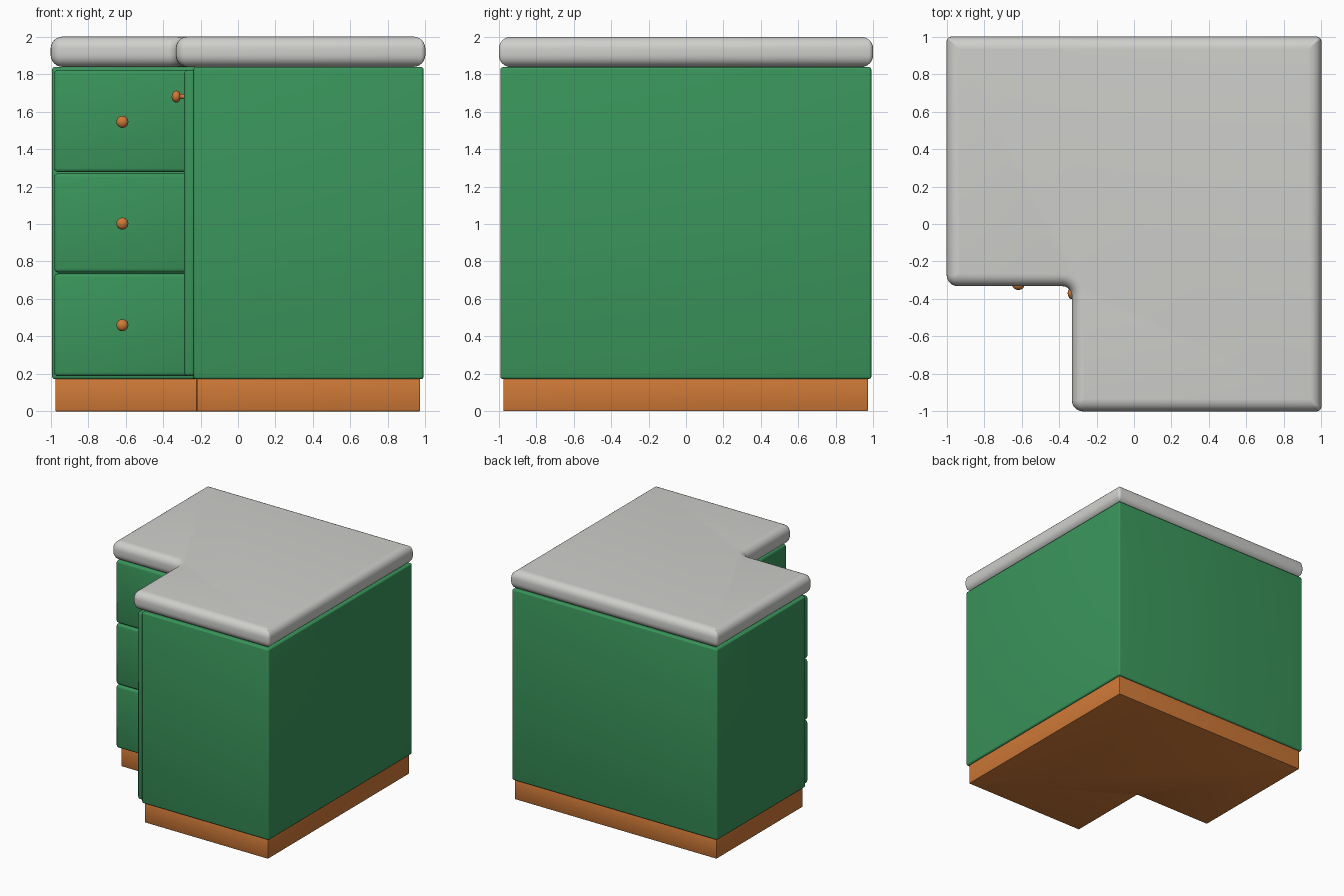
import bpy, bmesh, math
from mathutils import Vector

if "Cube" in bpy.data.objects:
    bpy.data.objects.remove(bpy.data.objects["Cube"])


def material(name, rgb):
    m = bpy.data.materials.new(name)
    m.diffuse_color = (*rgb, 1)
    m.use_nodes = True
    m.node_tree.nodes["Principled BSDF"].inputs["Base Color"].default_value = m.diffuse_color
    return m


GREEN = material("green paint", (0.042, 0.30, 0.105))
ORANGE = material("orange wood", (0.62, 0.19, 0.038))
GREY = material("pale grey worktop", (0.62, 0.62, 0.60))


def finish(name, bm, mat, angle=40):
    bmesh.ops.recalc_face_normals(bm, faces=bm.faces)
    me = bpy.data.meshes.new(name)
    bm.to_mesh(me)
    bm.free()
    ob = bpy.data.objects.new(name, me)
    bpy.context.collection.objects.link(ob)
    me.materials.append(mat)
    bpy.context.view_layer.objects.active = ob
    ob.select_set(True)
    bpy.ops.object.shade_smooth_by_angle(angle=math.radians(angle))
    ob.select_set(False)
    return ob


def l_ring(lo, hi, notch, radii, d, steps=5):
    """L-shaped outline, inset by d, with a rounded corner at each point."""
    pts = [Vector(p) for p in ((lo, notch), (notch, notch), (notch, lo),
                               (hi, lo), (hi, hi), (lo, hi))]
    out = []
    for i, p in enumerate(pts):
        dp = (pts[i - 1] - p).normalized()
        dn = (pts[(i + 1) % 6] - p).normalized()
        side = -1 if i == 1 else 1          # inner corner is concave
        c = p + (dp + dn) * d * side
        r = max(radii[i] - side * d, 0.002)
        for k in range(steps + 1):
            t = math.pi / 2 * k / steps
            out.append(c + r * (dp + dn) - r * (dn * math.cos(t) + dp * math.sin(t)))
    return out


def l_block(name, lo, hi, notch, z0, z1, bevel, radii, mat, seg=6):
    bm = bmesh.new()
    arc = [math.pi / 2 * k / seg for k in range(seg + 1)]
    levels = [(bevel * (1 - math.sin(t)), z0 + bevel * (1 - math.cos(t))) for t in arc]
    levels += [(d, z0 + z1 - z) for d, z in reversed(levels)]
    rings = [[bm.verts.new((p.x, p.y, z)) for p in l_ring(lo, hi, notch, radii, d)]
             for d, z in levels]
    n = len(rings[0])
    for a, b in zip(rings, rings[1:]):
        for i in range(n):
            j = (i + 1) % n
            bm.faces.new((a[i], a[j], b[j], b[i]))
    bm.faces.new(rings[0])
    bm.faces.new(rings[-1])
    return finish(name, bm, mat)


def panel(name, lo, hi, mat, bevel=0.02):
    bm = bmesh.new()
    bmesh.ops.create_cube(bm, size=1)
    for v in bm.verts:
        v.co = [lo[i] if v.co[i] < 0 else hi[i] for i in range(3)]
    bmesh.ops.bevel(bm, geom=bm.edges[:], offset=bevel, segments=3,
                    profile=0.5, affect='EDGES')
    return finish(name, bm, mat)


def knob(name, base, axis):
    """Lathed knob: short stem and a slightly flattened round head."""
    prof = [(0.0, -0.005), (0.014, -0.005), (0.013, 0.022)]
    prof += [(0.032 * math.cos(a), 0.042 + 0.025 * math.sin(a))
             for a in (math.radians(x) for x in range(-55, 90, 18))]
    prof += [(0.0, 0.067)]
    bm = bmesh.new()
    vs = [bm.verts.new((r, 0, h)) for r, h in prof]
    es = [bm.edges.new(e) for e in zip(vs, vs[1:])]
    bmesh.ops.spin(bm, geom=vs + es, cent=(0, 0, 0), axis=(0, 0, 1),
                   angle=2 * math.pi, steps=20)
    bmesh.ops.remove_doubles(bm, verts=bm.verts[:], dist=0.0005)
    ob = finish(name, bm, ORANGE)
    ob.rotation_euler = Vector(axis).to_track_quat('Z', 'Y').to_euler()
    ob.location = base


# Main L-shaped shells: plinth, cabinet and rounded worktop
l_block("plinth", -0.975, 0.972, -0.22, 0.0, 0.18, 0.006, [0.006] * 6, ORANGE, 2)
l_block("cabinet_body", -0.992, 0.99, -0.237, 0.172, 1.838, 0.014, [0.014] * 6, GREEN, 3)
l_block("worktop", -1.0, 1.0, -0.332, 1.838, 2.0, 0.065,
        [0.06, 0.05, 0.06, 0.025, 0.025, 0.025], GREY)

# Three drawers on the front of the left wing
for i, (z0, z1) in enumerate(((0.188, 0.735), (0.742, 1.27), (1.277, 1.822))):
    panel(f"drawer_{i + 1}", (-0.98, -0.287, z0), (-0.25, -0.225, z1), GREEN)
    knob(f"drawer_knob_{i + 1}", (-0.617, -0.285, 0.46 + i * 0.5425), (0, -1, 0))

# Door on the inner side of the front wing
panel("door", (-0.287, -0.98, 0.188), (-0.225, -0.295, 1.822), GREEN)
knob("door_knob", (-0.287, -0.37, 1.68), (-1, 0, 0))
